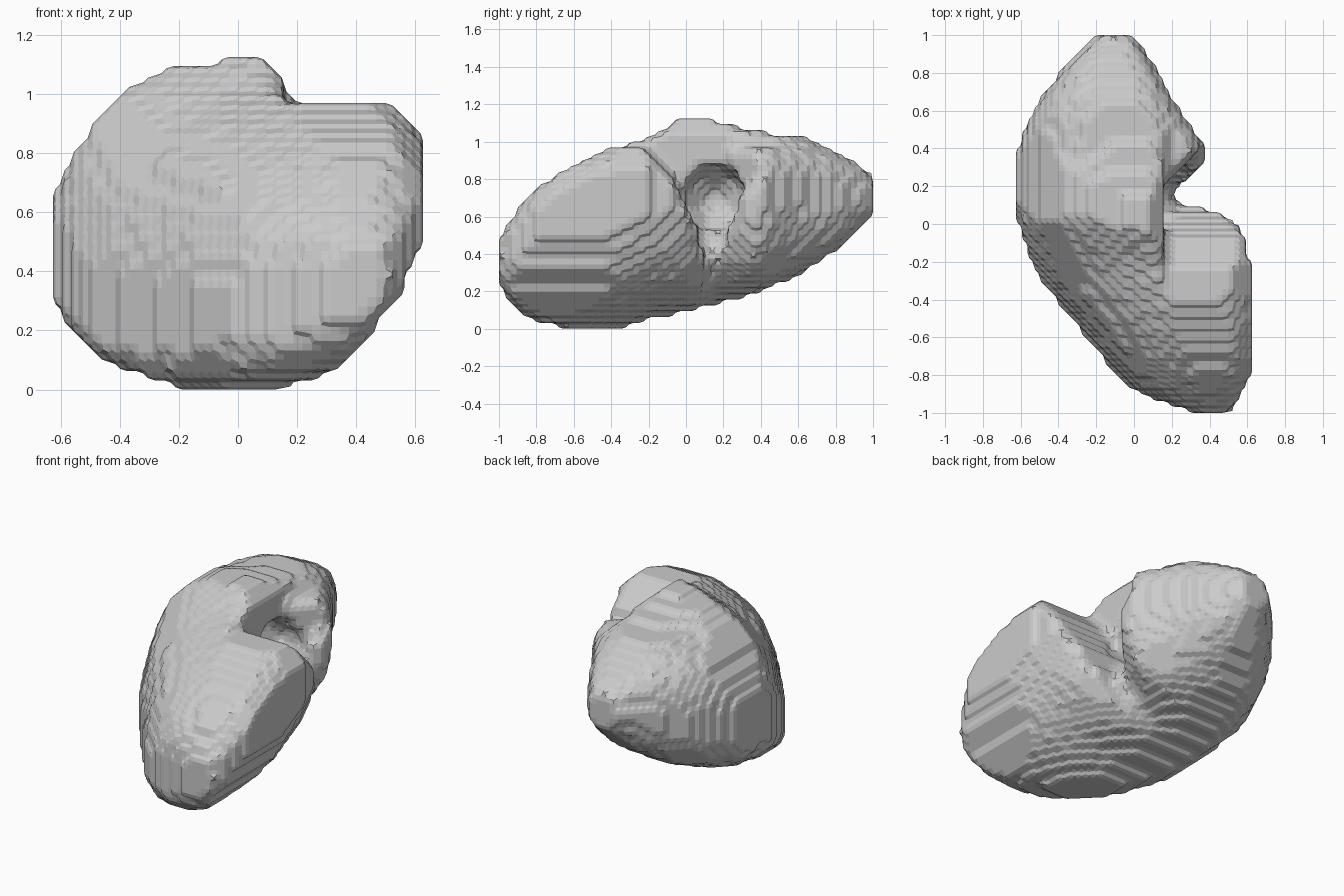
import bpy, bmesh
from mathutils import Vector
from itertools import product

if "Cube" in bpy.data.objects:
    bpy.data.objects.remove(bpy.data.objects["Cube"])

H = 2 / 64  # cell size of the stepped surface

# Body cross-sections along y: y, xmin, xmax, zmin, zmax, tilt
SECTIONS = [
    (-1.00, .31, .51, .24, .48, .2), (-.90, .04, .57, .10, .63, .3),
    (-.75, -.13, .63, .03, .78, .35), (-.55, -.29, .635, .00, .90, .37),
    (-.35, -.45, .63, .01, .98, .37), (-.20, -.54, .61, .05, 1.03, .35),
    (.00, -.61, .55, .09, 1.13, .27), (.08, -.62, .47, .11, 1.13, .24),
    (.13, -.625, .28, .12, 1.12, .2), (.20, -.635, .29, .14, 1.10, .2),
    (.30, -.635, .36, .17, 1.07, .18), (.40, -.61, .37, .20, 1.05, .15),
    (.60, -.53, .24, .29, 1.03, .15), (.80, -.39, .13, .42, .95, .1),
    (.95, -.24, .03, .56, .86, 0), (1.00, -.20, .01, .60, .82, 0)]

# Front outline (x, z) and the cleft between the two lobes (y, z)
FRONT = [(-.15, -.01), (.12, -.01), (.36, .08), (.55, .33), (.64, .55), (.63, .75), (.61, .88),
         (.51, .975), (.16, .975), (.16, 1.05), (.09, 1.13), (-.02, 1.13), (-.06, 1.1), (-.2, 1.1),
         (-.38, 1.01), (-.55, .82), (-.64, .63), (-.64, .3), (-.6, .2), (-.4, .07)]
CLEFT = [(-.24, 1.3), (-.22, .97), (-.06, .78), (.06, .55), (.1, .3), (.2, .45), (.25, .6),
         (.3, .72), (.45, .86), (.45, 1.3)]


def in_polygon(a, b, poly):
    hit = False
    for (p, q), (r, s) in zip(poly, poly[1:] + poly[:1]):
        if (q > b) != (s > b) and a < (r - p) * (b - q) / (s - q) + p:
            hit = not hit
    return hit


def section(y):
    """Smooth interpolation between neighbouring cross-sections."""
    n = len(SECTIONS) - 1
    i = next(i for i in range(n) if y <= SECTIONS[i + 1][0])
    a, b = SECTIONS[i], SECTIONS[i + 1]
    p, q = SECTIONS[max(i - 1, 0)], SECTIONS[min(i + 2, n)]
    d = b[0] - a[0]
    f = (y - a[0]) / d
    out = []
    for m in range(1, 6):
        sa = (b[m] - p[m]) / (b[0] - p[0]) * d
        sb = (q[m] - a[m]) / (q[0] - a[0]) * d
        out.append(a[m] * (1 + 2*f) * (1-f)**2 + sa * f * (1-f)**2
                   + b[m] * f*f * (3 - 2*f) + sb * f*f * (f-1))
    return out


def inside(x, y, z, sec):
    x0, x1, z0, z1, k = sec
    u = (2 * x - x0 - x1) / (x1 - x0)
    v = (2 * z - z0 - z1) / (z1 - z0)
    if abs(u) > 1 or abs(v) > 1 or abs(u)**2.5 + abs(v)**2.5 - 2*k*u*v > 1.03 - k*k:
        return False
    # Cleft beside the top ridge, and the hollow beneath it
    edge = .16 + max(0, .5 - z) * .5 + max(0, y - .2) * 1.0
    if x > edge and in_polygon(y, z, CLEFT):
        return False
    if ((x - .14) / .2)**2 + ((y - .16) / .18)**2 + ((z - .69) / .18)**2 < 1:
        return False
    return in_polygon(x, z, FRONT)


# Sample the solid on a regular grid
cells = set()
for j in range(-32, 32):
    y = (j + .5) * H
    sec = section(y)
    for i, k in product(range(-21, 21), range(0, 37)):
        if inside((i + .5) * H, y, (k + .5) * H, sec):
            cells.add((i, j, k))

# Round the creases: blur along each axis, keep the denser half
field = {c: 1.0 for c in cells}
for ax in (0, 1, 2):
    blurred = {}
    for c, w in field.items():
        for s, g in ((-1, .3), (0, .4), (1, .3)):
            t = tuple(p + s * (m == ax) for m, p in enumerate(c))
            blurred[t] = blurred.get(t, 0) + w * g
    field = blurred
cells = {c for c, w in field.items() if w > .47}

# Skin the grid with bevelled steps
bm = bmesh.new()
verts = {}
OFFS = list(product((-1, 0), repeat=3))


def corner(c):
    if c not in verts:
        total, n = Vector(), 0
        for o in OFFS:
            a = tuple(p + q for p, q in zip(c, o))
            for ax in range(3):
                if o[ax] == -1:
                    b = tuple(p + (m == ax) for m, p in enumerate(a))
                    if (a in cells) != (b in cells):
                        total += Vector(a) + Vector(b)
                        n += 1
        verts[c] = bm.verts.new((total / (2 * n) + Vector((.5, .5, .5))) * H)
    return verts[c]


for c in sorted(cells):
    for ax, side in product(range(3), (0, 1)):
        nb = list(c)
        nb[ax] += 1 if side else -1
        if tuple(nb) in cells:
            continue
        quad = []
        for du, dv in ((0, 0), (1, 0), (1, 1), (0, 1)):
            p = list(c)
            p[ax] += side
            p[(ax + 1) % 3] += du
            p[(ax + 2) % 3] += dv
            quad.append(corner(tuple(p)))
        bm.faces.new(quad if side else quad[::-1])

mesh = bpy.data.meshes.new("organ_body")
bm.to_mesh(mesh)
bm.free()
body = bpy.data.objects.new("organ_body", mesh)
bpy.context.collection.objects.link(body)
